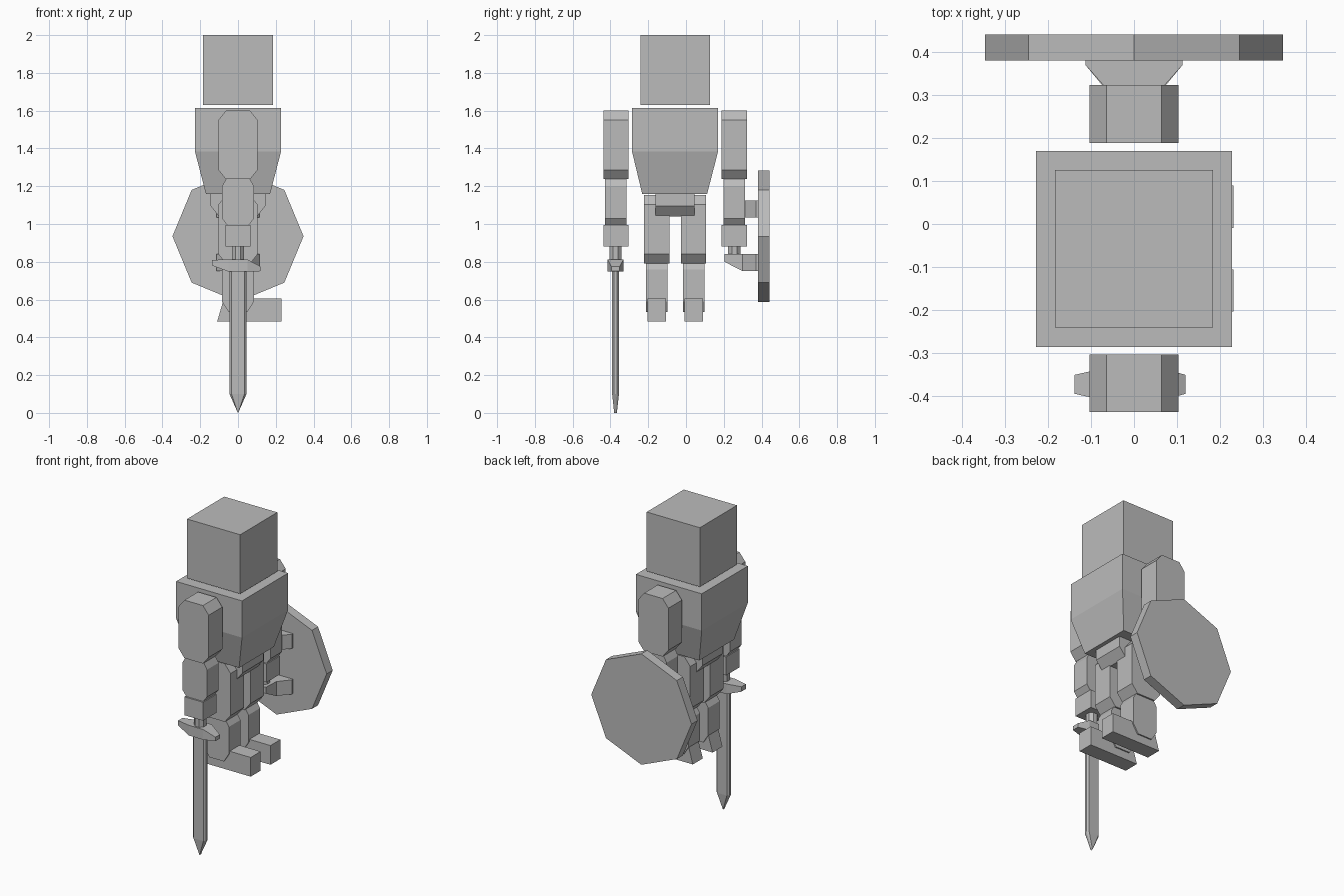
import bpy, bmesh, math

if "Cube" in bpy.data.objects:
    bpy.data.objects.remove(bpy.data.objects["Cube"])

MID = -0.0575  # the body's symmetry plane in y (it faces +x)

grey = bpy.data.materials.new("plain grey")
grey.diffuse_color = (0.5, 0.5, 0.5, 1)
grey.use_nodes = True
grey.node_tree.nodes["Principled BSDF"].inputs["Base Color"].default_value = grey.diffuse_color


def loft(name, rings):
    """Closed solid through a series of rings with equal point counts."""
    bm = bmesh.new()
    loops = [[bm.verts.new(p) for p in ring] for ring in rings]
    n = len(loops[0])
    for a, b in zip(loops, loops[1:]):
        for i in range(n):
            j = (i + 1) % n
            bm.faces.new((a[i], a[j], b[j], b[i]))
    bm.faces.new(loops[0])
    bm.faces.new(loops[-1])
    bmesh.ops.recalc_face_normals(bm, faces=bm.faces)
    mesh = bpy.data.meshes.new(name)
    bm.to_mesh(mesh)
    bm.free()
    mesh.materials.append(grey)
    ob = bpy.data.objects.new(name, mesh)
    bpy.context.collection.objects.link(ob)
    return ob


def prism(name, profile, y, half):
    """Side profile in x and z, extruded along y."""
    return loft(name, [[(x, yy, z) for x, z in profile] for yy in (y - half, y + half)])


def box_ring(hx, y0, y1, z):
    return [(-hx, y0, z), (hx, y0, z), (hx, y1, z), (-hx, y1, z)]


def side_ring(x, y, hy, z0, z1):
    return [(x, y - hy, z0), (x, y + hy, z0), (x, y + hy, z1), (x, y - hy, z1)]


def mirrored(points):
    """Complete a right-hand outline with its left-hand reflection."""
    return points + [(-x, z) for x, z in reversed(points)]


def cut_block(hx, z0, z1, cut_x=0.04, cut_z=0.05):
    return mirrored([(hx - cut_x, z0), (hx, z0 + cut_z),
                     (hx, z1 - cut_z), (hx - cut_x, z1)])


def cylinder(name, y, r, z0, z1):
    return loft(name, [[(r * math.cos(math.pi * (i + .5) / 4),
                         y + r * math.sin(math.pi * (i + .5) / 4), z)
                        for i in range(8)] for z in (z0, z1)])


# Head and torso
loft("head", [box_ring(0.184, -0.241, 0.126, z) for z in (1.63, 2.0)])
loft("torso", [box_ring(0.17, -0.232, 0.112, 1.16),
               box_ring(0.228, -0.286, 0.17, 1.385),
               box_ring(0.228, -0.286, 0.17, 1.615)])
prism("pelvis", mirrored([(0.10, 1.04), (0.145, 1.095), (0.145, 1.16)]), MID, 0.103)

# Limbs, one set on each side
for side, tag in ((-1, "right"), (1, "left")):
    arm_y, leg_y = MID + side * 0.3135, MID + side * 0.0975
    prism(tag + "_upper_arm", cut_block(0.104, 1.237, 1.6), arm_y, 0.067)
    prism(tag + "_forearm",
          mirrored([(0.055, 0.99), (0.085, 1.03), (0.085, 1.2), (0.062, 1.24)]),
          arm_y, 0.057)
    prism(tag + "_hand", mirrored([(0.065, 0.88), (0.065, 0.995)]), arm_y, 0.067)
    prism(tag + "_thigh", cut_block(0.104, 0.79, 1.153), leg_y, 0.067)
    prism(tag + "_shin",
          mirrored([(0.05, 0.535), (0.085, 0.59), (0.085, 0.76), (0.06, 0.8)]),
          leg_y, 0.057)
    prism(tag + "_foot",
          [(-0.11, 0.485), (0.231, 0.485), (0.231, 0.605), (-0.075, 0.605)],
          leg_y, 0.049)

# Sword: grip, tilted guard and bevelled pointed blade
SY = -0.373
cylinder("sword_grip", SY, 0.035, 0.80, 0.89)
loft("sword_guard", [side_ring(-0.138, SY, 0.022, 0.78, 0.81),
                     side_ring(-0.05, SY, 0.042, 0.748, 0.812),
                     side_ring(0.05, SY, 0.042, 0.748, 0.812),
                     side_ring(0.12, SY, 0.022, 0.75, 0.775)])
section = [(-.045, -.007), (-.034, -.018), (.034, -.018), (.045, -.007),
           (.045, .007), (.034, .018), (-.034, .018), (-.045, .007)]
loft("sword_blade", [[(x * sx, SY + y * sy, z) for x, y in section]
                     for sx, sy, z in ((0.02, 0.4, 0.0), (1, 1, 0.1), (1, 1, 0.76))])

# Shield: octagonal plate, two flared brackets and a grip
prism("shield_plate", [(0.347 * math.cos(i * math.pi / 4),
                        0.935 + 0.347 * math.sin(i * math.pi / 4))
                       for i in range(8)], 0.411, 0.03)


def cross_ring(hx, y, z0, z1):
    return [(-hx, y, z0), (hx, y, z0), (hx, y, z1), (-hx, y, z1)]


loft("shield_upper_bracket", [cross_ring(0.055, 0.305, 1.035, 1.125),
                              cross_ring(0.113, 0.37, 1.035, 1.125),
                              cross_ring(0.113, 0.382, 1.035, 1.125)])
loft("shield_lower_bracket", [cross_ring(0.05, 0.204, 0.80, 0.84),
                              cross_ring(0.055, 0.30, 0.75, 0.84),
                              cross_ring(0.113, 0.37, 0.75, 0.84),
                              cross_ring(0.113, 0.382, 0.75, 0.84)])
cylinder("shield_grip", 0.256, 0.036, 0.83, 0.89)
